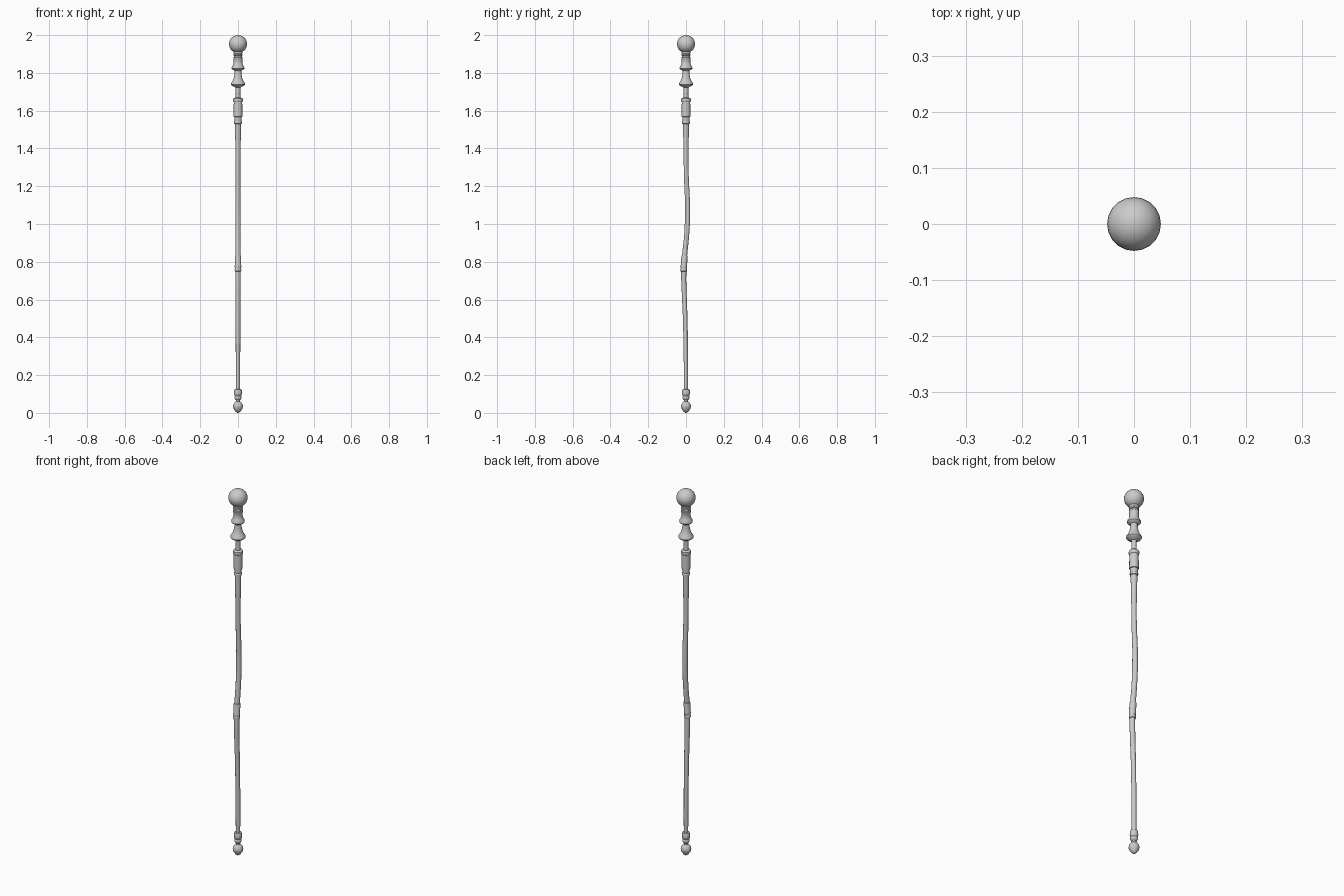
import bpy, bmesh, math

# Sideways sway of the wooden shaft: (z, y offset)
SWAY = [(0.0, 0), (0.2, 0), (0.35, -0.001), (0.5, -0.004), (0.62, -0.009), (0.70, -0.012),
        (0.77, -0.012), (0.84, -0.007), (0.93, 0.003), (1.02, 0.008), (1.12, 0.008),
        (1.22, 0.003), (1.32, 0), (2.0, 0)]


def sway(z):
    for (z0, y0), (z1, y1) in zip(SWAY, SWAY[1:]):
        if z <= z1:
            return y0 + (y1 - y0) * (z - z0) / (z1 - z0)
    return 0.0


def finish(name, bm):
    bmesh.ops.recalc_face_normals(bm, faces=bm.faces)
    me = bpy.data.meshes.new(name)
    bm.to_mesh(me)
    bm.free()
    ob = bpy.data.objects.new(name, me)
    bpy.context.collection.objects.link(ob)
    bpy.ops.object.select_all(action='DESELECT')
    ob.select_set(True)
    bpy.context.view_layer.objects.active = ob
    bpy.ops.object.shade_smooth_by_angle(angle=math.radians(40))
    return ob


def lathe(name, profile, sides=16):
    """Closed turned part from (radius, z) points, following the sway."""
    bm = bmesh.new()
    rings = []
    for r, z in profile:
        rings.append([bm.verts.new((r * math.cos(2 * math.pi * i / sides),
                                    sway(z) + r * math.sin(2 * math.pi * i / sides), z))
                      for i in range(sides)])
    for a, b in zip(rings, rings[1:]):
        for i in range(sides):
            j = (i + 1) % sides
            bm.faces.new((a[i], a[j], b[j], b[i]))
    bm.faces.new(rings[0])
    bm.faces.new(rings[-1])
    return finish(name, bm)


def ball(name, z, rx, rz, u=20, v=14):
    bm = bmesh.new()
    bmesh.ops.create_uvsphere(bm, u_segments=u, v_segments=v, radius=1)
    for p in bm.verts:
        p.co = (p.co.x * rx, p.co.y * rx, z + p.co.z * rz)
    return finish(name, bm)


# Orb on top
ball("top_orb", 1.953, 0.048, 0.047)

# Ringed neck below the orb and the upper flared bell
lathe("upper_bell", [
    (0.017, 1.797), (0.018, 1.812), (0.030, 1.818), (0.034, 1.823), (0.033, 1.830),
    (0.026, 1.842), (0.023, 1.855), (0.023, 1.872), (0.025, 1.876), (0.025, 1.882),
    (0.021, 1.885), (0.021, 1.891), (0.025, 1.894), (0.025, 1.900), (0.022, 1.903),
    (0.024, 1.910), (0.024, 1.918)])

# Large flared bell
lathe("lower_bell", [
    (0.013, 1.722), (0.020, 1.727), (0.033, 1.732), (0.038, 1.738), (0.037, 1.746),
    (0.029, 1.756), (0.023, 1.772), (0.019, 1.790), (0.017, 1.808)])

# Thin stem between bell and socket
lathe("stem", [(0.013, 1.66), (0.012, 1.69), (0.013, 1.73)])

# Socket holding the shaft
lathe("socket", [
    (0.018, 1.566), (0.023, 1.568), (0.023, 1.585), (0.0225, 1.635), (0.022, 1.645),
    (0.025, 1.648), (0.026, 1.656), (0.025, 1.664), (0.020, 1.668), (0.012, 1.669)])
lathe("socket_collar", [
    (0.016, 1.530), (0.020, 1.532), (0.021, 1.538), (0.020, 1.544), (0.018, 1.546),
    (0.019, 1.558), (0.019, 1.570)])

# Long wavy shaft
lathe("shaft", [
    (0.011, 0.10), (0.0115, 0.20), (0.012, 0.35), (0.0125, 0.50), (0.013, 0.62),
    (0.0135, 0.70), (0.014, 0.77), (0.014, 0.84), (0.0135, 0.93), (0.014, 1.02),
    (0.0135, 1.12), (0.013, 1.22), (0.0125, 1.32), (0.014, 1.42), (0.016, 1.50),
    (0.0165, 1.56)], 14)

# Sleeve at mid shaft
lathe("middle_sleeve", [
    (0.013, 0.748), (0.0165, 0.750), (0.0175, 0.756), (0.0165, 0.763), (0.0155, 0.766),
    (0.0175, 0.771), (0.0175, 0.779), (0.0165, 0.783), (0.017, 0.828), (0.016, 0.833),
    (0.013, 0.834)])

# Ferrule and ball foot
lathe("ferrule", [
    (0.011, 0.050), (0.011, 0.068), (0.015, 0.072), (0.018, 0.078), (0.018, 0.086),
    (0.015, 0.090), (0.019, 0.096), (0.021, 0.102), (0.020, 0.110), (0.020, 0.120),
    (0.018, 0.125), (0.011, 0.126)])
lathe("foot_ball", [
    (0.004, 0.0), (0.012, 0.006), (0.020, 0.016), (0.025, 0.027), (0.0265, 0.035),
    (0.024, 0.046), (0.018, 0.055), (0.010, 0.061)])
